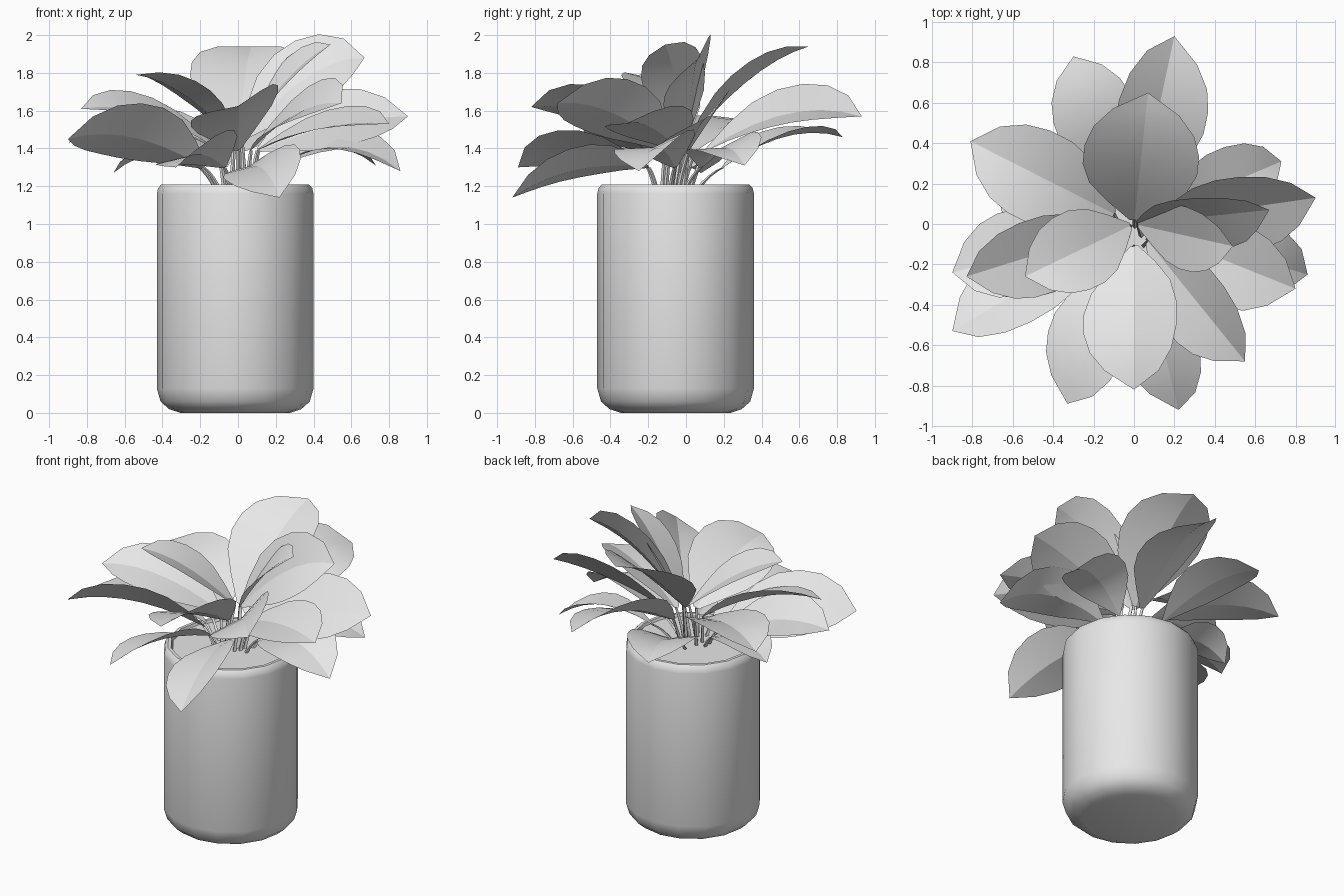
import bpy
import math
from mathutils import Vector

cube = bpy.data.objects.get("Cube")
if cube:
    bpy.data.objects.remove(cube, do_unlink=True)

UP = Vector((0, 0, 1))
POT_CENTRE = Vector((-0.015, -0.055, 0))

grey = bpy.data.materials.new("light_grey")
grey.use_nodes = True
grey.diffuse_color = (0.8, 0.8, 0.8, 1)
grey.node_tree.nodes["Principled BSDF"].inputs["Base Color"].default_value = grey.diffuse_color


def make_object(name, verts, faces, angle):
    """Create a mesh object, smooth except across sharp creases."""
    mesh = bpy.data.meshes.new(name)
    mesh.from_pydata(verts, [], faces)
    mesh.materials.append(grey)
    obj = bpy.data.objects.new(name, mesh)
    bpy.context.collection.objects.link(obj)
    bpy.ops.object.select_all(action='DESELECT')
    obj.select_set(True)
    bpy.context.view_layer.objects.active = obj
    bpy.ops.object.shade_smooth_by_angle(angle=math.radians(angle))
    return obj


def lathe(name, profile, sides, angle):
    """Spin a profile of (radius, height) points and cap both ends."""
    verts, faces = [], []
    for radius, height in profile:
        for i in range(sides):
            a = math.tau * i / sides
            verts.append((radius * math.cos(a), radius * math.sin(a), height))
    for row in range(len(profile) - 1):
        for i in range(sides):
            j = (i + 1) % sides
            low, high = row * sides, (row + 1) * sides
            faces.append((low + i, low + j, high + j, high + i))
    faces.append(tuple(reversed(range(sides))))
    last = (len(profile) - 1) * sides
    faces.append(tuple(range(last, last + sides)))
    obj = make_object(name, verts, faces, angle)
    obj.location = POT_CENTRE


def bezier(a, b, c, t):
    return a * (1 - t) ** 2 + b * 2 * t * (1 - t) + c * t * t


def bezier_tangent(a, b, c, t):
    return ((b - a) * (1 - t) + (c - b) * t).normalized()


def blade(name, base, tip, width, roll, bow):
    """Broad blunt leaf, gently creased along an arching midrib."""
    middle = base.lerp(tip, 0.55) + UP * bow * 2
    outline = (0.08, 0.5, 0.85, 1.0, 1.0, 0.88, 0.58, 0.0)
    verts, faces = [], []
    for i, spread in enumerate(outline):
        t = i / (len(outline) - 1)
        rib = bezier(base, middle, tip, t)
        tangent = bezier_tangent(base, middle, tip, t)
        flat_side = tangent.cross(UP).normalized()
        normal = flat_side.cross(tangent)
        angle = math.radians(roll)
        side = flat_side * math.cos(angle) + normal * math.sin(angle)
        lift = side.cross(tangent) * 0.2
        half = width / 2 * spread
        verts += [rib + (lift - side) * half, rib, rib + (lift + side) * half]
    for i in range(len(outline) - 1):
        k = i * 3
        faces.append((k, k + 1, k + 4, k + 3))
        faces.append((k + 1, k + 2, k + 5, k + 4))
    make_object(name, verts, faces, 21)


def stem(name, root, joint):
    """Thin square stalk rising from the soil into the blade."""
    middle = (root + joint) / 2 + UP * 0.03
    verts, faces = [], []
    rows, sides = 5, 4
    for i in range(rows):
        t = i / (rows - 1)
        centre = bezier(root, middle, joint, t)
        radius = 0.013 - 0.004 * t
        for s in range(sides):
            a = math.tau * s / sides
            verts.append(centre + Vector((math.cos(a), math.sin(a), 0)) * radius)
    for i in range(rows - 1):
        for s in range(sides):
            n = (s + 1) % sides
            k = i * sides
            faces.append((k + s, k + n, k + sides + n, k + sides + s))
    make_object(name, verts, faces, 60)


# Pot with a rounded foot and a thin bevelled rim, and the soil inside it
lathe("pot", [(0.29, 0), (0.35, 0.02), (0.395, 0.06), (0.415, 0.13), (0.415, 1.16),
              (0.408, 1.19), (0.39, 1.21), (0.37, 1.21), (0.36, 1.18)], 16, 40)
lathe("soil", [(0.365, 1.18), (0.36, 1.195)], 16, 30)

# Leaf tiers: joint radius, joint height, then leaves as (tip x, y, z, width, roll, bow)
TIERS = {
    "upper": (0.02, 1.45, [
        (0.07, 0.65, 1.94, 0.57, 0, 0.07),
        (0.67, 0.07, 1.88, 0.42, -52, 0.1),
        (0.49, -0.11, 1.95, 0.34, -25, 0.06),
        (-0.54, -0.26, 1.79, 0.4, -3, 0.06),
    ]),
    "middle": (0.11, 1.39, [
        (0.2, 0.93, 1.57, 0.49, -25, 0.1),
        (-0.81, 0.41, 1.51, 0.46, 5, 0.09),
        (0.9, 0.13, 1.57, 0.47, -38, 0.04),
        (0.8, -0.32, 1.53, 0.44, -16, 0.05),
        (0.55, -0.68, 1.64, 0.44, -36, 0.07),
        (0, -0.82, 1.62, 0.5, -23, 0.07),
        (-0.83, -0.26, 1.61, 0.4, 20, 0.08),
    ]),
    "lower": (0.21, 1.3, [
        (-0.3, 0.83, 1.46, 0.41, 0, 0.08),
        (0.73, 0.31, 1.31, 0.38, -14, 0.1),
        (0.86, -0.25, 1.28, 0.42, -14, 0.12),
        (0.22, -0.92, 1.14, 0.42, -25, 0.07),
        (-0.33, -0.89, 1.3, 0.43, -24, 0.07),
        (-0.9, -0.53, 1.45, 0.46, -36, 0.08),
        (-0.9, -0.24, 1.43, 0.44, -14, 0.08),
        (-0.66, 0.08, 1.27, 0.35, 0, 0.08),
    ]),
}

for tier, (reach, height, leaves) in TIERS.items():
    for number, (x, y, z, width, roll, bow) in enumerate(leaves, 1):
        tip = Vector((x, y, z))
        outward = Vector((x, y, 0)).normalized()
        joint = outward * reach + UP * height
        root = outward * (0.03 + reach * 0.4) + Vector((0, -0.05, 1.18))
        blade(f"{tier}_leaf_{number}", joint, tip, width, roll, bow)
        stem(f"{tier}_stem_{number}", root, joint)
